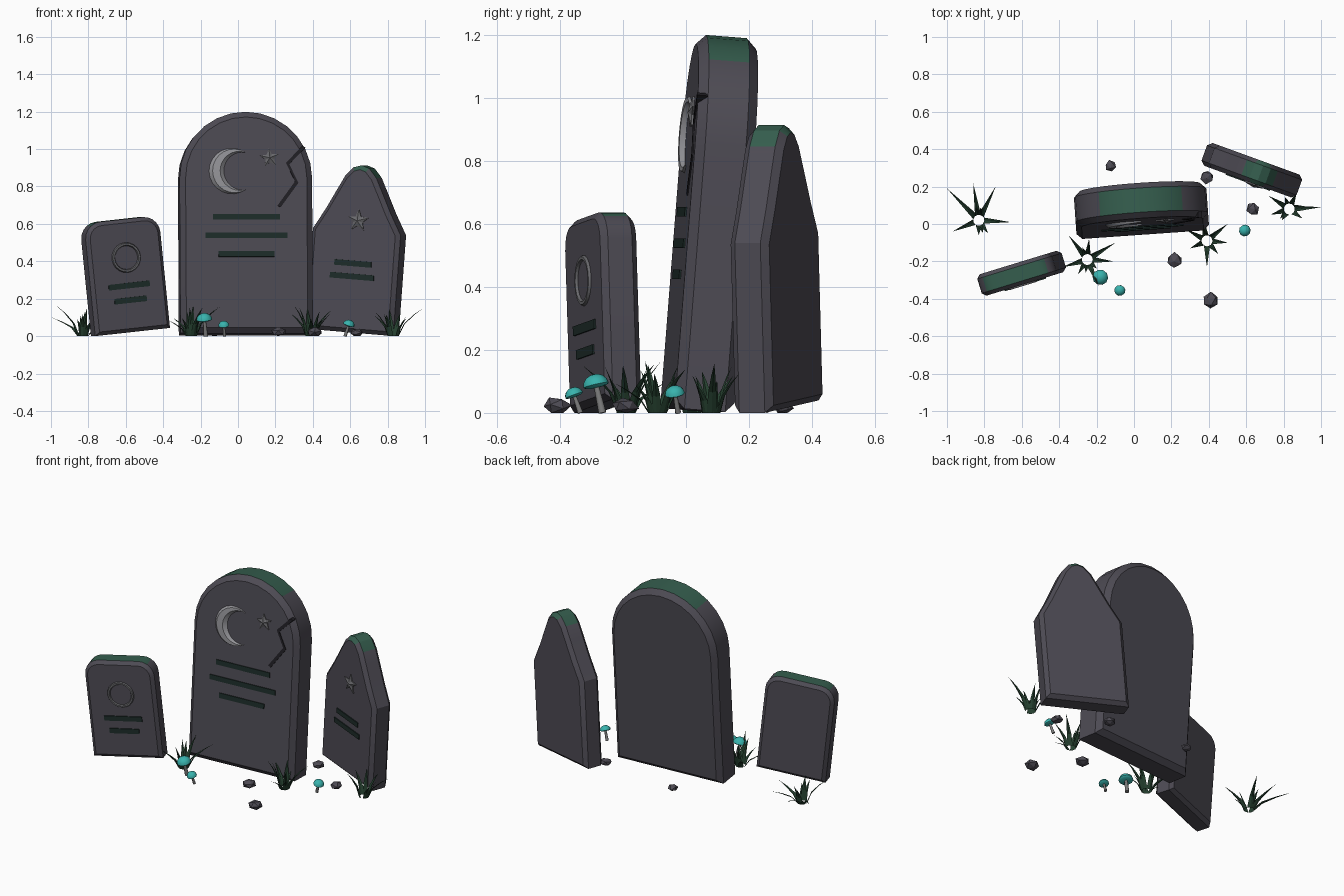
import bpy, bmesh, math, random
from math import sin, cos, radians, pi
from mathutils import Matrix, Vector, Euler

if "Cube" in bpy.data.objects:
    bpy.data.objects.remove(bpy.data.objects["Cube"])

random.seed(4)


def material(name, rgb):
    m = bpy.data.materials.new(name)
    m.diffuse_color = (*rgb, 1)
    m.use_nodes = True
    m.node_tree.nodes["Principled BSDF"].inputs["Base Color"].default_value = m.diffuse_color
    return m


STONE = material("stone", (0.075, 0.07, 0.088))
MOSS = material("moss", (0.035, 0.11, 0.075))
GROOVE = material("groove", (0.012, 0.025, 0.022))
CRACK = material("crack", (0.015, 0.014, 0.018))
PALE = material("pale", (0.3, 0.3, 0.32))
GREY = material("relief_grey", (0.14, 0.14, 0.15))
GRASS = material("grass", (0.018, 0.05, 0.028))
CAP = material("cap", (0.04, 0.45, 0.42))
STEM = material("stem", (0.2, 0.2, 0.2))


def finish(name, bm, mats, M=Matrix(), smooth=None):
    bm.transform(M)
    me = bpy.data.meshes.new(name)
    bm.to_mesh(me)
    bm.free()
    for m in mats:
        me.materials.append(m)
    ob = bpy.data.objects.new(name, me)
    bpy.context.collection.objects.link(ob)
    if smooth:
        bpy.ops.object.select_all(action='DESELECT')
        ob.select_set(True)
        bpy.context.view_layer.objects.active = ob
        bpy.ops.object.shade_smooth_by_angle(angle=radians(smooth))
    return ob


def slab(pts, y0, y1, peak=0):
    """Extrude an x/z outline from y0 (front) to y1; peak raises the front centre."""
    bm = bmesh.new()
    front = bm.faces.new([bm.verts.new((x, y0, z)) for x, z in pts])
    ext = bmesh.ops.extrude_face_region(bm, geom=[front], use_keep_orig=True)
    for v in ext["geom"]:
        if isinstance(v, bmesh.types.BMVert):
            v.co.y = y1
    if peak:
        c = bmesh.ops.poke(bm, faces=[front])["verts"][0]
        c.co.y -= peak
    bmesh.ops.recalc_face_normals(bm, faces=bm.faces)
    return bm


def arc(cx, cz, r, a0, a1, n):
    return [(cx + r * cos(radians(a0 + (a1 - a0) * i / n)),
             cz + r * sin(radians(a0 + (a1 - a0) * i / n))) for i in range(n + 1)]


def tombstone(name, pts, t, chamfer, loc, yaw, lean, pitch, moss):
    M = (Matrix.Translation(loc) @ Matrix.Rotation(radians(yaw), 4, 'Z')
         @ Matrix.Rotation(radians(lean), 4, 'Y') @ Matrix.Rotation(radians(pitch), 4, 'X'))
    bm = slab(pts, -t / 2, t / 2)
    rim = [e for e in bm.edges if abs(e.verts[0].co.y - e.verts[1].co.y) < 1e-5]
    bmesh.ops.bevel(bm, geom=rim, offset=chamfer, segments=1, affect='EDGES', profile=0.5)
    bm.normal_update()
    for f in bm.faces:
        f.material_index = int(f.normal.z > moss)
    finish(name, bm, [STONE, MOSS], M, 30)
    return M


def bars(name, M, t, rows, h=0.03):
    for i, (z, w) in enumerate(rows):
        pts = [(-w / 2, z - h / 2), (w / 2, z - h / 2), (w / 2, z + h / 2), (-w / 2, z + h / 2)]
        finish(f"{name}_{i + 1}", slab(pts, -t / 2 - 0.006, -t / 2 + 0.01), [GROOVE], M)


def star(name, M, t, x, z, r, tilt):
    pts = []
    for i in range(10):
        a, q = radians(90 + tilt + 36 * i), r * (0.45 if i % 2 else 1)
        pts.append((x + q * cos(a), z + q * sin(a)))
    finish(name, slab(pts, -t / 2 - 0.006, -t / 2 + 0.01, 0.012), [GREY], M)


# Main round-topped stone
T1 = 0.19
M1 = tombstone("main_tombstone", [(-0.355, 0), (0.355, 0)] + arc(0, 0.835, 0.355, 0, 180, 14),
               T1, 0.03, (0.042, 0.035, 0.008), 4, 0, -4.5, 0.78)
bars("main_groove", M1, T1, [(0.625, 0.36), (0.525, 0.44), (0.425, 0.3)])
star("main_star", M1, T1, 0.126, 0.94, 0.052, 5)

# Crescent with a raised ridge
bm = bmesh.new()
outer, inner = arc(-0.079, 0.87, 0.125, 52, 308, 16), arc(-0.014, 0.87, 0.1, 84, 276, 16)
rows = []
for (ox, oz), (ix, iz) in zip(outer, inner):
    w = math.hypot(ox - ix, oz - iz)
    f = -T1 / 2
    rows.append([bm.verts.new(p) for p in (
        (ox, f + 0.005, oz), (ox * 0.75 + ix * 0.25, f - 0.006 - 0.14 * w, oz * 0.75 + iz * 0.25),
        (ox * 0.3 + ix * 0.7, f - 0.006 - 0.14 * w, oz * 0.3 + iz * 0.7), (ix, f + 0.005, iz))])
for a, b in zip(rows, rows[1:]):
    for k in range(4):
        bm.faces.new((a[k], a[(k + 1) % 4], b[(k + 1) % 4], b[k]))
bm.faces.new(rows[0])
bm.faces.new(rows[-1])
bmesh.ops.recalc_face_normals(bm, faces=bm.faces)
finish("crescent", bm, [PALE], M1, 35)

# Jagged crack
path = [(0.31, 1.0), (0.222, 0.91), (0.27, 0.81), (0.175, 0.68)]
strip = [(x - 0.009, z + 0.004) for x, z in path] + [(x + 0.009, z - 0.004) for x, z in reversed(path)]
finish("crack", slab(strip, -T1 / 2 - 0.005, -T1 / 2 + 0.03), [CRACK], M1)

# Left stone with rounded corners and a ring
T2 = 0.12
M2 = tombstone("left_tombstone", [(-0.21, 0), (0.21, 0)] + arc(0.12, 0.515, 0.09, 0, 90, 5)
               + arc(-0.12, 0.515, 0.09, 90, 180, 5),
               T2, 0.02, (-0.575, -0.255, 0.022), 17, -6, 0, 0.8)
bars("left_groove", M2, T2, [(0.25, 0.23), (0.172, 0.18)])
bm = bmesh.new()
N, S = 20, 6
grid = [[bm.verts.new(((0.072 + 0.009 * cos(2 * pi * j / S)) * cos(2 * pi * i / N),
                       -T2 / 2 + 0.009 * sin(2 * pi * j / S),
                       0.4 + (0.072 + 0.009 * cos(2 * pi * j / S)) * sin(2 * pi * i / N)))
         for j in range(S)] for i in range(N)]
for i in range(N):
    for j in range(S):
        a, b = grid[i], grid[(i + 1) % N]
        bm.faces.new((a[j], b[j], b[(j + 1) % S], a[(j + 1) % S]))
bmesh.ops.recalc_face_normals(bm, faces=bm.faces)
finish("ring", bm, [GREY], M2, 60)

# Right pointed stone
T3 = 0.13
half = [(0.25, 0), (0.25, 0.54), (0.185, 0.65), (0.125, 0.765), (0.088, 0.835), (0.045, 0.882)]
M3 = tombstone("right_tombstone", half + [(0, 0.896)] + [(-x, z) for x, z in reversed(half)],
               T3, 0.022, (0.61, 0.295, 0.02), -20, 4.5, 0, 0.65)
bars("right_groove", M3, T3, [(0.37, 0.21), (0.3, 0.25)])
star("right_star", M3, T3, 0.012, 0.6, 0.06, 0)


# Grass tufts: blades curve out from a ring toward each tip
def tuft(name, cx, cy, tips):
    bm = bmesh.new()
    blades = [(x - cx, y - cy, random.uniform(0.08, 0.17)) for x, y in tips]
    for i in range(3):
        a = random.uniform(0, 2 * pi)
        blades.append((0.07 * cos(a), 0.07 * sin(a), random.uniform(0.1, 0.16)))
    for dx, dy, h in blades:
        L = math.hypot(dx, dy)
        d = Vector((dx / L, dy / L, 0))
        s = Vector((-d.y, d.x, 0))
        prev = None
        for t in (0, 0.35, 0.7):
            c = d * (0.025 + (L - 0.025) * t ** 1.4) + Vector((cx, cy, h * t ** 0.8))
            w = 0.016 * (1 - t ** 1.5)
            cur = [bm.verts.new(c - s * w), bm.verts.new(c - Vector((0, 0, w * 0.5 * t)) + d * w * 0.3),
                   bm.verts.new(c + s * w)]
            if prev:
                for k in (0, 1):
                    bm.faces.new((prev[k], prev[k + 1], cur[k + 1], cur[k]))
            prev = cur
        tip = bm.verts.new((cx + dx, cy + dy, h))
        for k in (0, 1):
            bm.faces.new((prev[k], prev[k + 1], tip))
    finish(name, bm, [GRASS])


tuft("grass_far_left", -0.83, 0.02, [(-1.0, 0.19), (-0.86, 0.22), (-0.74, 0.2), (-0.66, 0.01),
                                     (-0.78, -0.05), (-0.83, -0.06), (-0.97, -0.04)])
tuft("grass_left", -0.25, -0.19, [(-0.38, -0.23), (-0.35, -0.06), (-0.24, -0.08), (-0.1, -0.1),
                                  (-0.11, -0.2), (-0.19, -0.33), (-0.3, -0.27)])
tuft("grass_middle", 0.39, -0.09, [(0.36, 0.05), (0.5, 0.0), (0.5, -0.1), (0.39, -0.23),
                                   (0.28, -0.03), (0.45, -0.16), (0.3, -0.13)])
tuft("grass_right", 0.83, 0.08, [(1.0, 0.09), (0.87, 0.17), (0.72, 0.15), (0.73, 0.05),
                                 (0.79, 0.02), (0.9, 0.03)])


# Mushrooms
def mushroom(name, base, top, r):
    base, top = Vector(base), Vector(top)
    axis = top - base
    M = Matrix.Translation(base) @ axis.to_track_quat('Z', 'Y').to_matrix().to_4x4()
    L = axis.length
    bm = bmesh.new()
    bmesh.ops.create_cone(bm, cap_ends=True, segments=7, radius1=r * 0.3, radius2=r * 0.2, depth=L,
                          matrix=Matrix.Translation((0, 0, L / 2)))
    finish(name + "_stem", bm, [STEM], M, 60)
    bm = bmesh.new()
    bmesh.ops.create_uvsphere(bm, u_segments=10, v_segments=8, radius=r)
    for v in bm.verts:
        v.co.z = L + v.co.z * (0.85 if v.co.z > 0 else 0.2)
    finish(name + "_cap", bm, [CAP], M, 40)


mushroom("mushroom_large", (-0.172, -0.265, 0), (-0.18, -0.285, 0.088), 0.042)
mushroom("mushroom_small", (-0.072, -0.335, 0), (-0.076, -0.355, 0.056), 0.03)
mushroom("mushroom_right", (0.572, -0.025, 0), (0.592, -0.035, 0.06), 0.032)

# Pebbles
for i, (x, y, r) in enumerate([(-0.125, 0.31, 0.032), (0.39, 0.25, 0.037), (0.635, 0.08, 0.037),
                               (0.215, -0.195, 0.045), (0.41, -0.41, 0.045)]):
    bm = bmesh.new()
    bmesh.ops.create_icosphere(bm, subdivisions=1, radius=r)
    bm.transform(Euler((random.random(), random.random(), random.random() * 6)).to_matrix().to_4x4())
    for v in bm.verts:
        v.co = v.co * random.uniform(0.88, 1.08)
        v.co.z = max(0, r * 0.5 + v.co.z * 0.65)
    finish(f"pebble_{i + 1}", bm, [STONE], Matrix.Translation((x, y, 0)))
